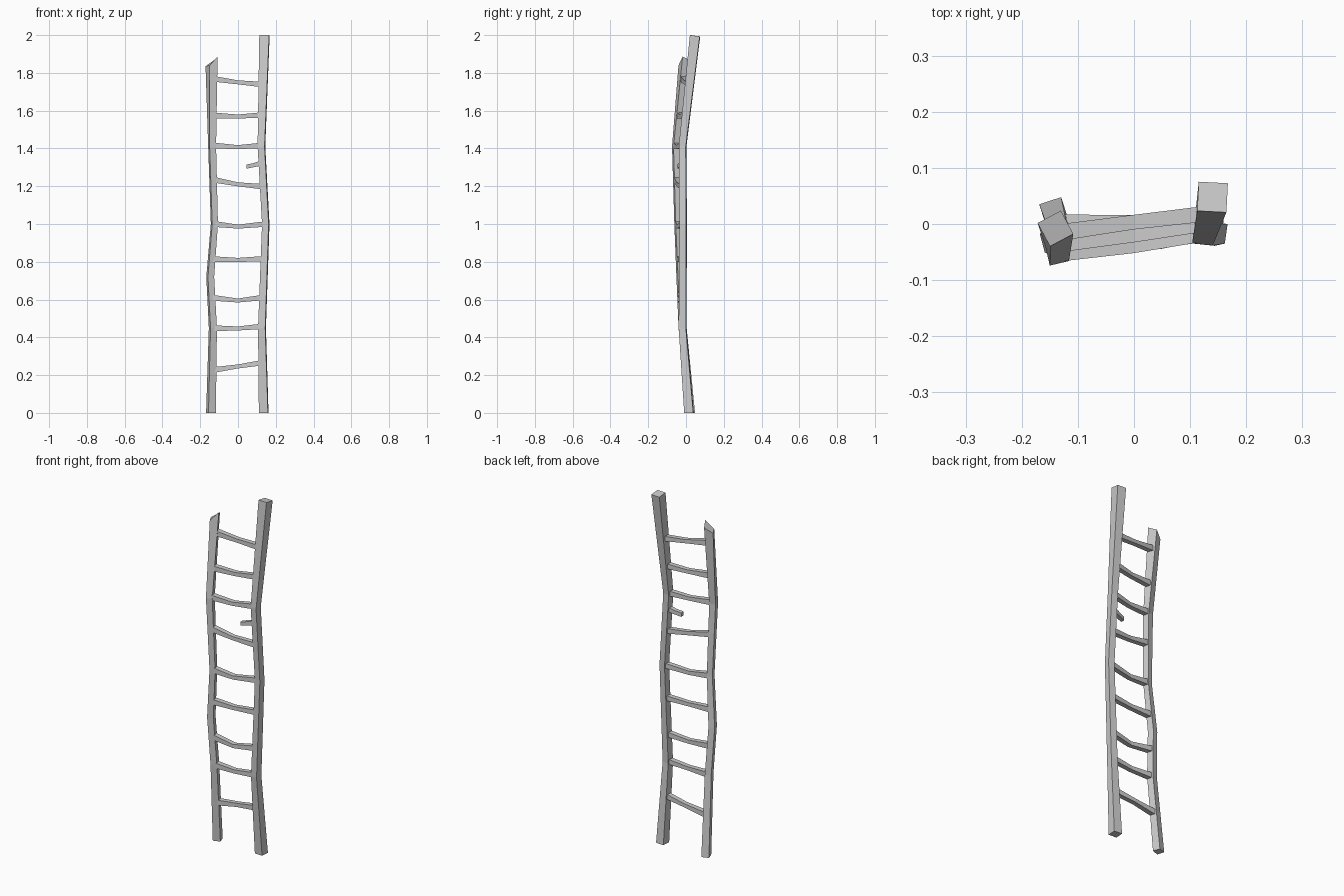
import bpy, bmesh
from math import sin, cos, radians, pi

if "Cube" in bpy.data.objects:
    bpy.data.objects.remove(bpy.data.objects["Cube"])


def sweep(name, rings):
    """Skin a list of 4-point rings into a closed flat-shaded bar."""
    bm = bmesh.new()
    rs = [[bm.verts.new(p) for p in r] for r in rings]
    for a, b in zip(rs, rs[1:]):
        for i in range(4):
            j = (i + 1) % 4
            bm.faces.new((a[i], a[j], b[j], b[i]))
    bm.faces.new(rs[0])
    bm.faces.new(rs[-1])
    bmesh.ops.recalc_face_normals(bm, faces=bm.faces)
    me = bpy.data.meshes.new(name)
    bm.to_mesh(me)
    bm.free()
    ob = bpy.data.objects.new(name, me)
    bpy.context.collection.objects.link(ob)
    return ob


def rail_ring(x, y, z, w, ang, dz=(0, 0, 0, 0)):
    """Square horizontal ring; dz lifts corners front-left, front-right, back-right, back-left."""
    r = w / 2 * 2 ** 0.5
    return [(x + r * cos(radians(ang + 225 + 90 * i)),
             y + r * sin(radians(ang + 225 + 90 * i)), z + dz[i]) for i in range(4)]


def rung_ring(x, y, z, h, d):
    """Rectangular ring across a rung."""
    return [(x, y - d / 2, z - h / 2), (x, y + d / 2, z - h / 2),
            (x, y + d / 2, z + h / 2), (x, y - d / 2, z + h / 2)]


# Rail bends: x, y, z, width, twist
left = [(-.143, .022, 0, .041, 18), (-.133, -.018, .45, .035, 15),
        (-.147, -.03, .72, .034, 15), (-.125, -.043, 1.0, .031, 14),
        (-.137, -.053, 1.41, .035, 13), (-.14, -.008, 1.85, .047, 28)]
right = [(.136, .016, 0, .048, -4), (.127, -.018, .45, .038, -6),
         (.147, -.015, 1.0, .035, -8), (.124, -.018, 1.41, .037, -6),
         (.14, .048, 1.997, .052, -3)]

# Left rail with its splintered top
sweep("left_rail", [rail_ring(*p) for p in left[:-1]]
      + [rail_ring(*left[-1], dz=(-.01, .037, .015, -.015))])

# Right rail, taller, with slightly tilted cut
sweep("right_rail", [rail_ring(*p) for p in right[:-1]]
      + [rail_ring(*right[-1], dz=(.003, .003, -.004, -.004))])


def rail_at(path, z):
    for a, b in zip(path, path[1:]):
        if z <= b[2]:
            t = (z - a[2]) / (b[2] - a[2])
            return a[0] + (b[0] - a[0]) * t, a[1] + (b[1] - a[1]) * t
    return path[-1][:2]


# Rungs: left z, middle z, right z, middle y offset
rungs = [(.226, .246, .266, .004), (.448, .447, .458, -.006),
         (.61, .595, .611, -.012), (.814, .81, .816, -.004),
         (1.0, .986, 1.0, -.006), (1.235, 1.21, 1.197, -.004),
         (1.416, 1.407, 1.416, -.004), (1.575, 1.569, 1.577, -.002),
         (1.77, 1.75, 1.738, .002)]
for n, (zl, zm, zr, dy) in enumerate(rungs, 1):
    xl, yl = rail_at(left, zl)
    xr, yr = rail_at(right, zr)
    ym = (yl + yr) / 2 + dy
    sweep(f"rung_{n}", [rung_ring(xl, yl, zl, .031, .03),
                        rung_ring(0, ym, zm, .021, .026),
                        rung_ring(xr, yr, zr, .029, .028)])

# Broken rung stub on the right rail
xs, ys = rail_at(right, 1.32)
sweep("broken_rung", [rung_ring(xs, ys, 1.325, .028, .026),
                      rung_ring(.085, -.025, 1.312, .022, .024),
                      rung_ring(.046, -.034, 1.304, .022, .022)])
